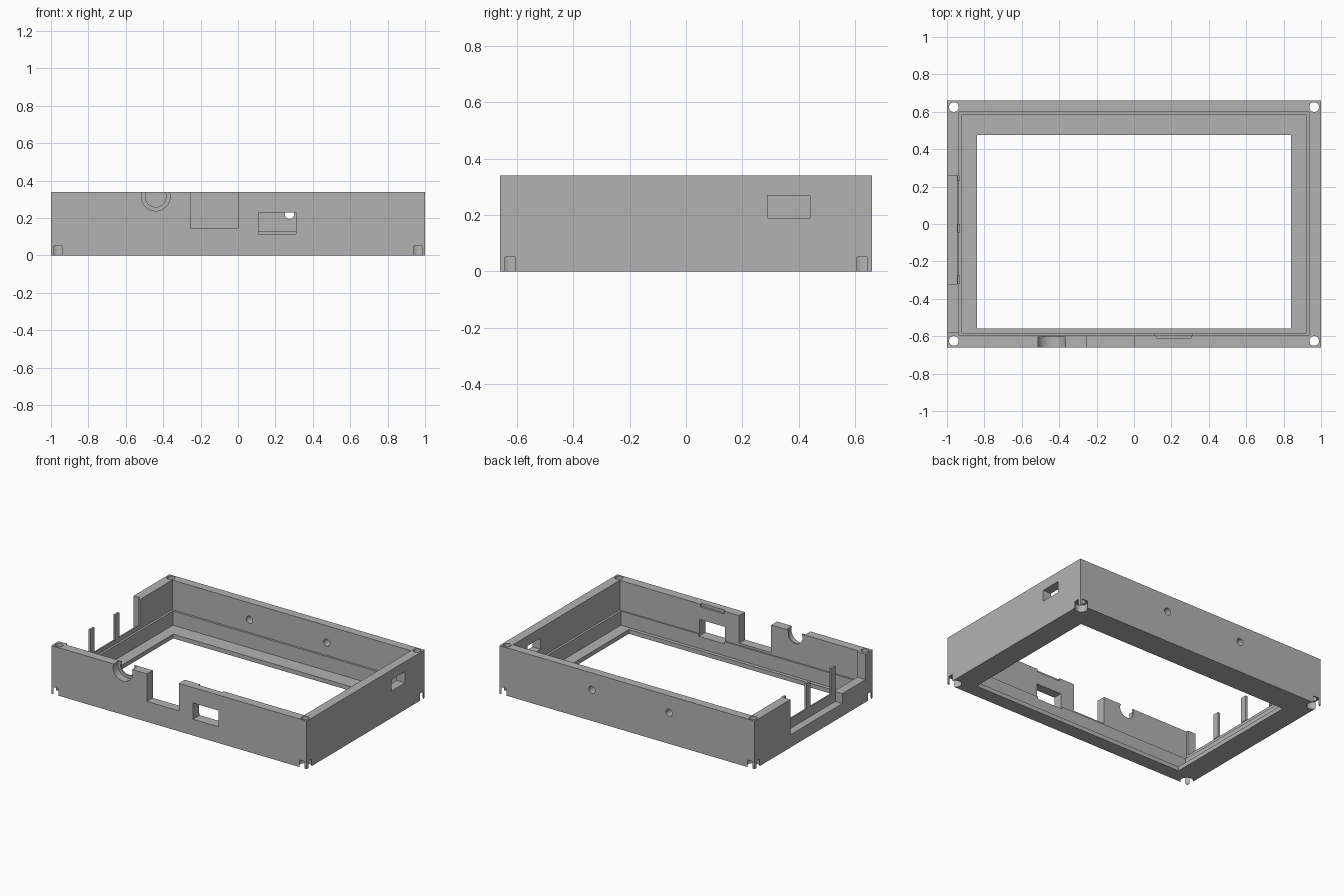
import bpy
import bmesh
from math import radians
from mathutils import Matrix, Vector

cube = bpy.data.objects.get("Cube")
if cube:
    bpy.data.objects.remove(cube, do_unlink=True)

grey = bpy.data.materials.new("light_grey_plastic")
grey.use_nodes = True
colour = (0.45, 0.45, 0.45, 1)
grey.diffuse_color = colour
grey.node_tree.nodes["Principled BSDF"].inputs["Base Color"].default_value = colour

WALL_TOP = 0.34
ABOVE = 0.4


def finish(name, bm):
    mesh = bpy.data.meshes.new(name)
    bm.to_mesh(mesh)
    bm.free()
    mesh.materials.append(grey)
    obj = bpy.data.objects.new(name, mesh)
    bpy.context.collection.objects.link(obj)
    return obj


def box(name, x, y, z):
    """Box from (low, high) ranges."""
    lo, hi = (Vector(c) for c in zip(x, y, z))
    bm = bmesh.new()
    bmesh.ops.create_cube(bm, size=1, matrix=Matrix.Translation(
        (lo + hi) / 2) @ Matrix.Diagonal((hi - lo).to_4d()))
    return finish(name, bm)


def cylinder(name, centre, radius, length, axis="Z"):
    turn = Matrix.Rotation(radians(90), 4, "X") if axis == "Y" else Matrix()
    bm = bmesh.new()
    bmesh.ops.create_cone(bm, cap_ends=True, segments=32, radius1=radius,
                          radius2=radius, depth=length,
                          matrix=Matrix.Translation(centre) @ turn)
    return finish(name, bm)


def cut(body, cutter):
    """Subtract the cutter from the body, then discard it."""
    cutter.hide_render = True
    mod = body.modifiers.new("cut", "BOOLEAN")
    mod.operation = "DIFFERENCE"
    mod.solver = "EXACT"
    mod.object = cutter
    bpy.context.view_layer.objects.active = body
    bpy.ops.object.modifier_apply(modifier=mod.name)
    bpy.data.objects.remove(cutter, do_unlink=True)


# Enclosure frame, hollowed with a stepped cavity and a screen window
frame = box("enclosure_frame", (-1, 1), (-0.66, 0.66), (0, WALL_TOP))
for name, x, y, z in (
    ("upper_cavity", (-0.935, 0.935), (-0.595, 0.6), (0.13, ABOVE)),
    ("lower_cavity", (-0.92, 0.92), (-0.585, 0.585), (0.03, 0.2)),
    ("screen_window", (-0.84, 0.84), (-0.56, 0.475), (-0.1, 0.1)),
    # Front wall openings
    ("front_notch", (-0.25, 0), (-0.7, -0.57), (0.145, ABOVE)),
    ("front_port", (0.11, 0.31), (-0.7, -0.57), (0.115, 0.23)),
    ("front_inner_recess", (0.12, 0.305), (-0.61, -0.57), (0.32, ABOVE)),
    # Left-hand and right-hand wall openings
    ("side_port", (0.9, 1.1), (0.29, 0.44), (0.19, 0.27)),
    ("side_notch", (-1.1, -0.9), (-0.58, 0.26), (0.16, ABOVE)),
    ("side_slot", (-1.1, -0.945), (-0.32, 0.26), (0.09, ABOVE)),
):
    cut(frame, box(name, x, y, z))

# Stepped round opening in the front wall
cut(frame, cylinder("jack_hole", (-0.44, -0.63, 0.315), 0.056, 0.16, "Y"))
cut(frame, cylinder("jack_recess", (-0.44, -0.655, 0.315), 0.077, 0.1, "Y"))

# Round holes in the back wall
for x in (-0.33, 0.275):
    cut(frame, cylinder("back_hole", (x, 0.63, 0.22), 0.025, 0.2, "Y"))

# Corner screw holes with wide recesses that break through the walls
for x in (-0.963, 0.963):
    for y in (-0.625, 0.625):
        cut(frame, cylinder("screw_hole", (x, y, 0.17), 0.026, 0.6))
        cut(frame, cylinder("screw_recess", (x, y, 0), 0.041, 0.1))

# Thin posts standing in the side notch
posts = [box("side_post", (-0.945, -0.93), y, (0.16, WALL_TOP))
         for y in ((-0.32, -0.275), (-0.045, 0), (0.23, 0.26))]

# Smooth round holes, crisp flat edges
for obj in [frame] + posts:
    bpy.ops.object.select_all(action="DESELECT")
    obj.select_set(True)
    bpy.context.view_layer.objects.active = obj
    bpy.ops.object.shade_smooth_by_angle(angle=radians(30))
